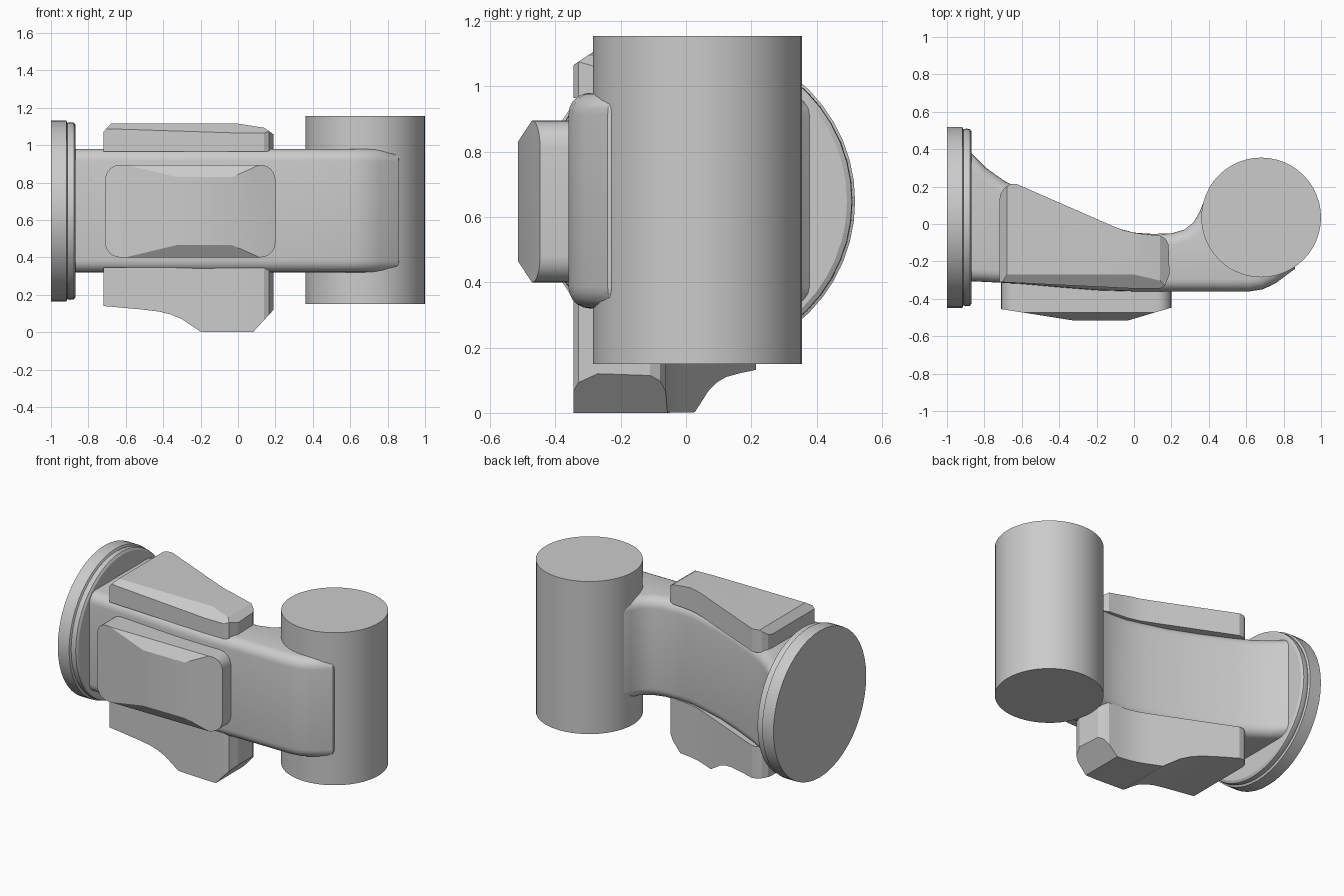
import bpy
import bmesh
import math
from mathutils import Vector

cube = bpy.data.objects.get("Cube")
if cube:
    bpy.data.objects.remove(cube, do_unlink=True)

grey = bpy.data.materials.new("light_grey")
grey.use_nodes = True
GREY = (0.6, 0.6, 0.6, 1)
grey.diffuse_color = GREY
grey.node_tree.nodes["Principled BSDF"].inputs["Base Color"].default_value = GREY


def finish(name, bm, angle=30):
    """Turn a bmesh into a grey object, smooth up to the given angle."""
    bmesh.ops.recalc_face_normals(bm, faces=bm.faces)
    mesh = bpy.data.meshes.new(name)
    bm.to_mesh(mesh)
    bm.free()
    mesh.materials.append(grey)
    ob = bpy.data.objects.new(name, mesh)
    bpy.context.collection.objects.link(ob)
    bpy.ops.object.select_all(action='DESELECT')
    ob.select_set(True)
    bpy.context.view_layer.objects.active = ob
    bpy.ops.object.shade_smooth_by_angle(angle=math.radians(angle))
    return ob


def prism(points, direction):
    """Closed prism from a 3D outline pushed along a direction."""
    bm = bmesh.new()
    face = bm.faces.new([bm.verts.new(p) for p in points])
    out = bmesh.ops.extrude_face_region(bm, geom=[face], use_keep_orig=True)
    moved = [v for v in out["geom"] if isinstance(v, bmesh.types.BMVert)]
    bmesh.ops.translate(bm, verts=moved, vec=direction)
    bmesh.ops.recalc_face_normals(bm, faces=bm.faces)
    return bm


def cut(bm, point, normal, clear=True):
    """Slice by a plane; with clear, remove the normal's side and cap it."""
    out = bmesh.ops.bisect_plane(bm, geom=bm.verts[:] + bm.edges[:] + bm.faces[:],
                                 plane_co=point, plane_no=normal, clear_outer=clear)
    if clear:
        rim = [e for e in out["geom_cut"] if isinstance(e, bmesh.types.BMEdge)]
        rim = [e for e in rim if e.is_boundary]
        if rim:
            bmesh.ops.holes_fill(bm, edges=rim, sides=0)


def height_at(profile, x):
    """Linear interpolation along an (x, z) profile."""
    for (x0, z0), (x1, z1) in zip(profile, profile[1:]):
        if x <= x1:
            return z0 + (z1 - z0) * (max(x, x0) - x0) / (x1 - x0)
    return profile[-1][1]


def lathe_x(name, profile, y, z, steps=48):
    """Revolve an (x, radius) profile about a line along x."""
    bm = bmesh.new()
    verts = [bm.verts.new((x, y + r, z)) for x, r in profile]
    edges = [bm.edges.new(pair) for pair in zip(verts, verts[1:])]
    bmesh.ops.spin(bm, geom=verts + edges, cent=(0, y, z), axis=(1, 0, 0),
                   angle=math.tau, steps=steps)
    bmesh.ops.remove_doubles(bm, verts=bm.verts, dist=1e-4)
    return finish(name, bm)


# Round mounting flange with a stepped rim
lathe_x("mounting_flange", [(-1, 0), (-1, 0.483), (-0.918, 0.483), (-0.912, 0.47),
                            (-0.9, 0.475), (-0.877, 0.473), (-0.868, 0.458),
                            (-0.868, 0)], 0.035, 0.648)

# Upright joint cylinder
bm = bmesh.new()
bmesh.ops.create_cone(bm, cap_ends=True, segments=48, radius1=0.32, radius2=0.32, depth=1.005)
bmesh.ops.translate(bm, verts=bm.verts, vec=(0.68, 0.035, 0.6525))
finish("joint_cylinder", bm)

# Curved arm with rounded upper and lower edges
front = [(-0.985, -0.305), (-0.87, -0.306), (-0.75, -0.312), (-0.6, -0.32), (-0.4, -0.338),
         (-0.2, -0.354), (0, -0.36), (0.3, -0.36), (0.62, -0.36), (0.69, -0.349),
         (0.76, -0.315), (0.86, -0.24), (0.88, -0.1)]
back = [(0.68, 0.1), (0.45, 0.2), (0.38, 0.14), (0.353, 0.07), (0.32, 0.01), (0.27, -0.03),
        (0.2, -0.05), (0.1, -0.053), (0, -0.046), (-0.1, -0.02), (-0.25, 0.025),
        (-0.42, 0.095), (-0.6, 0.18), (-0.7, 0.235), (-0.79, 0.3), (-0.87, 0.38),
        (-0.985, 0.39)]
bm = prism([(x, y, 0.32) for x, y in front + back], (0, 0, 0.66))
rims = [e for e in bm.edges if abs(e.verts[0].co.z - e.verts[1].co.z) < 1e-5]
bmesh.ops.bevel(bm, geom=rims, offset=0.065, segments=5, profile=0.5,
                affect='EDGES', clamp_overlap=False)
finish("curved_arm", bm, 35)

# Front pad: rounded rectangle with a shallow faceted face
outline = []
for cx, cz, start in ((0.12, 0.815, 0), (-0.63, 0.815, 90), (-0.63, 0.48, 180), (0.12, 0.48, 270)):
    for i in range(7):
        a = math.radians(start + 15 * i)
        outline.append((cx + 0.08 * math.cos(a), -0.3, cz + 0.08 * math.sin(a)))
bm = prism(outline, (0, -0.215, 0))
cut(bm, (-0.33, -0.515, 0), (-0.06, -0.38, 0))
cut(bm, (-0.03, -0.515, 0), (0.068, -0.23, 0))
for side in (1, -1):
    cut(bm, (0, -0.515, 0.6475 + side * 0.1825), (0, -0.065, side * 0.043))
finish("front_pad", bm, 20)

# Shared plan of the upper and lower pads
plan = [(-0.72, -0.31), (0.0, -0.345), (0.14, -0.345), (0.165, -0.33), (0.19, -0.27),
        (0.185, -0.11), (0.17, -0.08), (0.14, -0.062), (0.06, -0.055), (0.0, -0.047),
        (-0.06, -0.032), (-0.12, -0.008), (-0.63, 0.215), (-0.66, 0.213), (-0.69, 0.195),
        (-0.712, 0.165), (-0.72, 0.13)]

# Upper pad, chamfered along the front and ends
bm = prism([(x, y, 0.965) for x, y in plan], (0, 0, 0.15))
cut(bm, (-0.68, 0, 1.115), (-0.045, 0, 0.04))
cut(bm, (0.0, 0, 1.115), (0.022, 0, 0.14))
cut(bm, (0.14, 0, 1.093), (0.035, 0, 0.05))
cut(bm, (0, -0.27, 1.115), (0, -0.05, 0.075))
finish("upper_pad", bm, 20)

# Lower pad, its underside following a stepped curve
under = [(-0.72, 0.14), (-0.52, 0.122), (-0.42, 0.11), (-0.36, 0.095), (-0.3, 0.07),
         (-0.2, 0.002), (0.08, 0.0), (0.19, 0.12)]
bm = prism([(x, y, 0.0) for x, y in plan], (0, 0, 0.345))
for x, z in under[1:-1]:
    cut(bm, (x, 0, 0), (1, 0, 0), clear=False)
for v in bm.verts:
    if v.co.z < 0.1:
        v.co.z = height_at(under, v.co.x)
finish("lower_pad", bm, 20)
